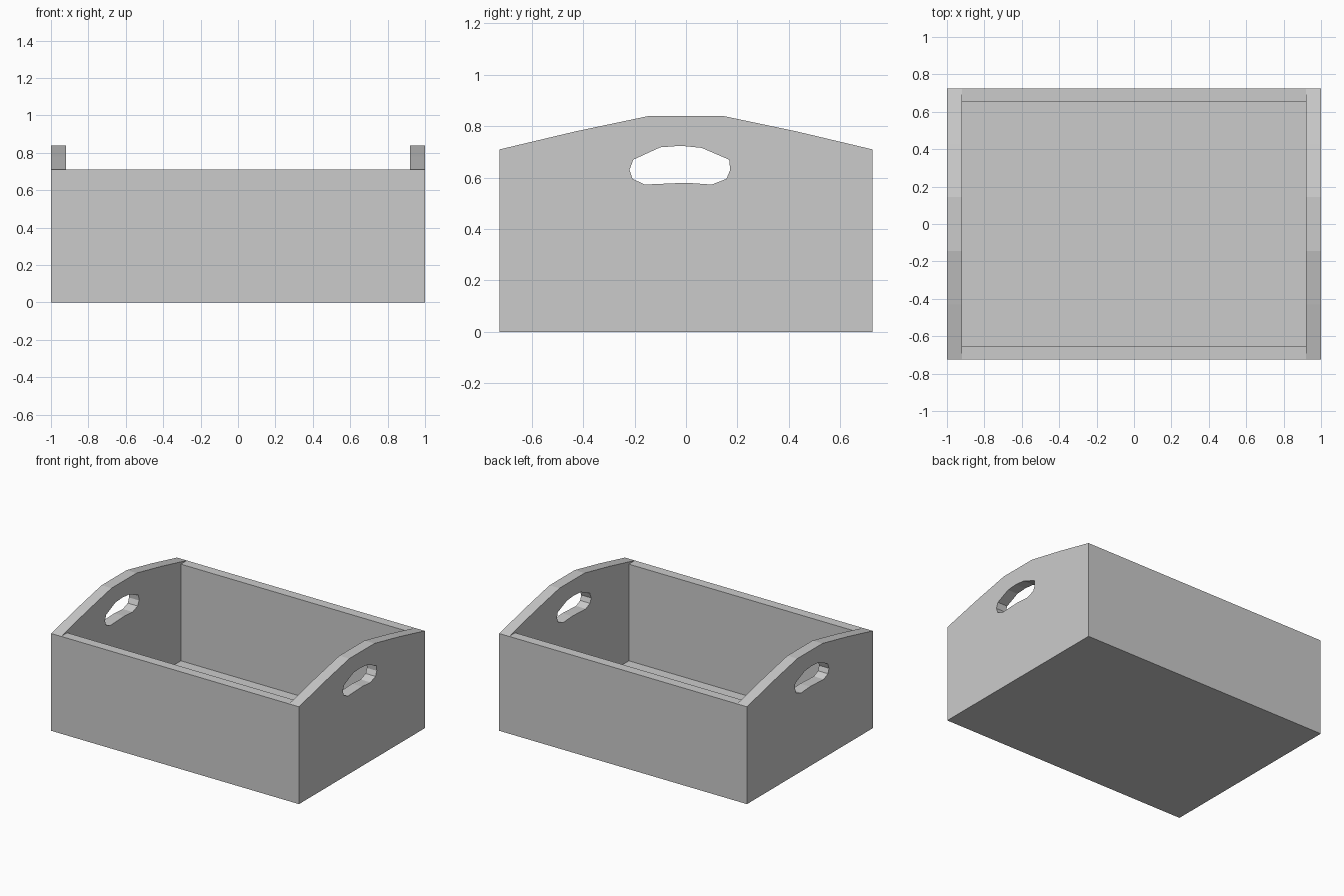
import bpy, bmesh

if "Cube" in bpy.data.objects:
    bpy.data.objects.remove(bpy.data.objects["Cube"])


def prism(name, profile, half):
    """Extrude a closed (y, z) profile along x from -half to +half."""
    bm = bmesh.new()
    face = bm.faces.new([bm.verts.new((-half, y, z)) for y, z in profile])
    out = bmesh.ops.extrude_face_region(bm, geom=[face], use_keep_orig=True)
    verts = [v for v in out["geom"] if isinstance(v, bmesh.types.BMVert)]
    bmesh.ops.translate(bm, verts=verts, vec=(2 * half, 0, 0))
    bmesh.ops.recalc_face_normals(bm, faces=bm.faces)
    mesh = bpy.data.meshes.new(name)
    bm.to_mesh(mesh)
    bm.free()
    obj = bpy.data.objects.new(name, mesh)
    bpy.context.collection.objects.link(obj)
    return obj


def rect(hy, z0, z1):
    return [(-hy, z0), (hy, z0), (hy, z1), (-hy, z1)]


HY, RIM, PEAK = 0.725, 0.71, 0.84

# Crate body: end-panel outline with a raised, faceted top
crate = prism("crate", [(-HY, 0), (HY, 0), (HY, RIM), (0.43, 0.78), (0.145, PEAK),
                        (-0.145, PEAK), (-0.43, 0.78), (-HY, RIM)], 1.0)

# Cutters: low long sides, hollow interior over a thin floor, grip holes
grip = [(-0.22, 0.63), (-0.205, 0.67), (-0.1, 0.718), (-0.02, 0.724), (0.06, 0.716),
        (0.168, 0.67), (0.172, 0.63), (0.157, 0.595), (0.1, 0.573), (0.0, 0.58),
        (-0.16, 0.573), (-0.208, 0.595)]
cutters = [
    prism("side_cutter", rect(1.0, RIM, 1.2), 0.92),
    prism("interior_cutter", rect(0.655, 0.005, 1.1), 0.92),
    prism("grip_cutter", grip, 1.2),
]
for cutter in cutters:
    mod = crate.modifiers.new(cutter.name, "BOOLEAN")
    mod.operation = "DIFFERENCE"
    mod.solver = "EXACT"
    mod.object = cutter
    cutter.hide_render = True
    cutter.display_type = "WIRE"

# Apply the cuts
bpy.context.view_layer.objects.active = crate
for cutter in cutters:
    bpy.ops.object.modifier_apply(modifier=cutter.name)
    bpy.data.objects.remove(cutter)
